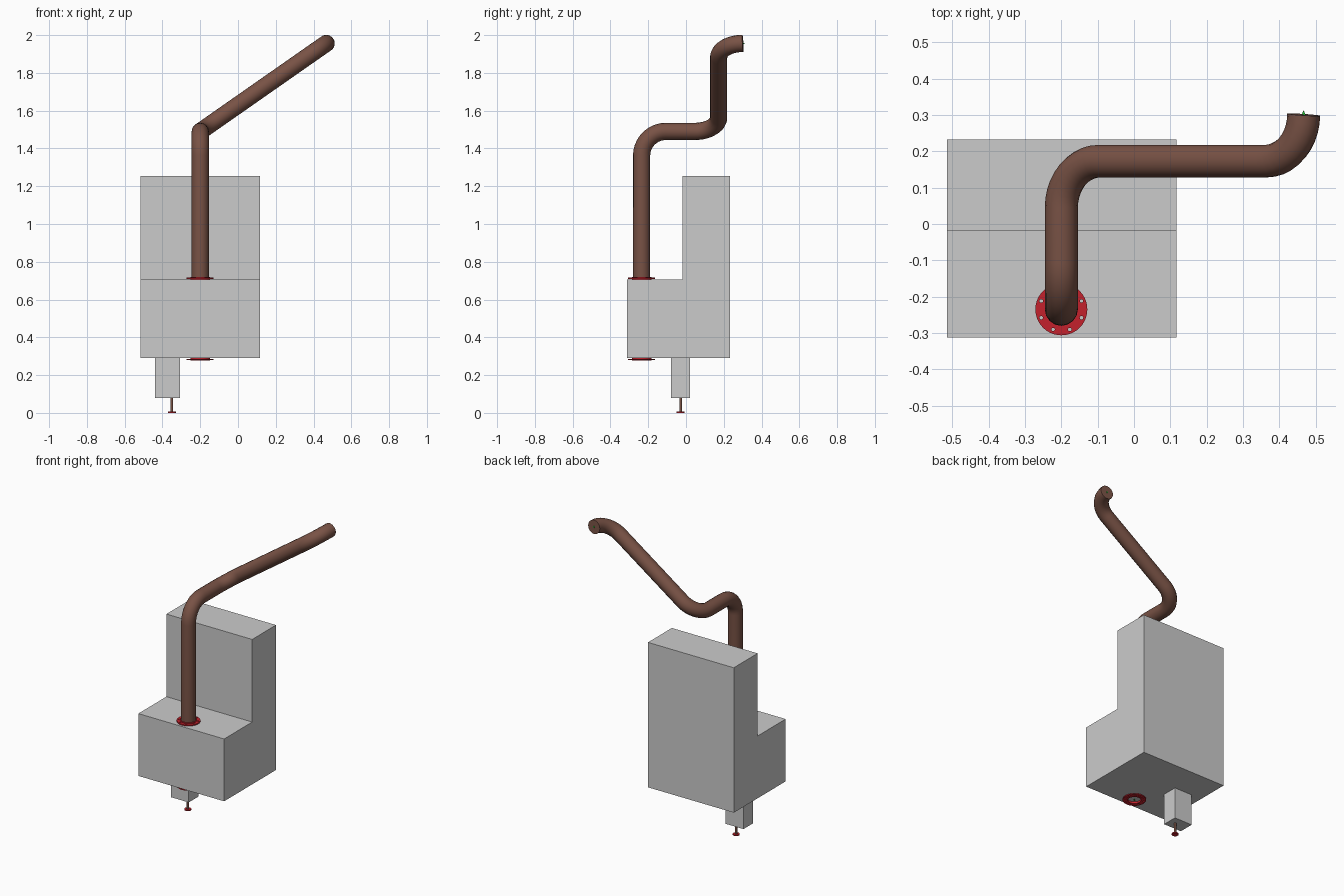
import bpy, bmesh, math
from mathutils import Vector

if "Cube" in bpy.data.objects:
    bpy.data.objects.remove(bpy.data.objects["Cube"])


def material(name, rgb):
    m = bpy.data.materials.new(name)
    m.diffuse_color = (*rgb, 1)
    m.use_nodes = True
    m.node_tree.nodes["Principled BSDF"].inputs["Base Color"].default_value = m.diffuse_color
    return m


BROWN = material("brown_pipe", (0.19, 0.085, 0.06))
RED = material("red_flange", (0.55, 0.015, 0.025))
GREEN = material("green_marker", (0.02, 0.5, 0.04))


def finish(ob, mat, smooth=True):
    bpy.ops.object.select_all(action='DESELECT')
    ob.select_set(True)
    bpy.context.view_layer.objects.active = ob
    if ob.type == 'CURVE':
        bpy.ops.object.convert(target='MESH')
        ob = bpy.context.object
    if mat:
        ob.data.materials.append(mat)
    if smooth:
        bpy.ops.object.shade_smooth_by_angle(angle=math.radians(35))
    return ob


def link(name, data):
    ob = bpy.data.objects.new(name, data)
    bpy.context.collection.objects.link(ob)
    return ob


def box(name, lo, hi):
    lo, hi = Vector(lo), Vector(hi)
    bpy.ops.mesh.primitive_cube_add(size=1, location=(lo + hi) / 2)
    ob = bpy.context.object
    ob.name = name
    ob.scale = hi - lo
    bpy.ops.object.transform_apply(location=False, rotation=False, scale=True)
    return ob


def cone(name, r1, r2, depth, loc, mat, rot=(0, 0, 0), sides=24):
    bpy.ops.mesh.primitive_cone_add(vertices=sides, radius1=r1, radius2=r2,
                                    depth=depth, location=loc, rotation=rot)
    bpy.context.object.name = name
    return finish(bpy.context.object, mat)


def poly(curve, points, cyclic):
    s = curve.splines.new('POLY')
    s.points.add(len(points) - 1)
    for p, co in zip(s.points, points):
        p.co = (*co, 1)
    s.use_cyclic_u = cyclic


def circle(r, n, cx=0, cy=0):
    return [(cx + r * math.cos(math.tau * i / n), cy + r * math.sin(math.tau * i / n), 0)
            for i in range(n)]


def ring(name, outer, inner, z0, z1, holes=0):
    """Flat ring with an optional circle of bolt holes."""
    c = bpy.data.curves.new(name, 'CURVE')
    c.dimensions = '2D'
    c.fill_mode = 'BOTH'
    c.extrude = (z1 - z0) / 2
    poly(c, circle(outer, 40), True)
    poly(c, circle(inner, 40), True)
    for i in range(holes):
        a = math.tau * (i + 0.5) / holes
        poly(c, circle(0.005, 10, 0.06 * math.cos(a), 0.06 * math.sin(a)), True)
    ob = link(name, c)
    ob.location = (PX, PY, (z0 + z1) / 2)
    return finish(ob, RED)


def rounded_path(corners, radius, steps=10):
    """Replace each inner corner with a circular elbow."""
    pts = [Vector(corners[0])]
    for a, b, c in zip(corners, corners[1:], corners[2:]):
        a, b, c = Vector(a), Vector(b), Vector(c)
        u, v = (a - b).normalized(), (c - b).normalized()
        centre = b + (u + v) * radius          # all elbows are right angles
        for i in range(steps + 1):
            t = math.pi / 2 * i / steps
            pts.append(centre - radius * (v * math.cos(t) + u * math.sin(t)))
    if (Vector(corners[-1]) - pts[-1]).length > 0.002:
        pts.append(Vector(corners[-1]))
    return pts


PX, PY = -0.2, -0.235

# L-shaped housing, side profile extruded along x
profile = [(-0.313, 0.29), (0.233, 0.29), (0.233, 1.255),
           (-0.018, 1.255), (-0.018, 0.705), (-0.313, 0.705)]
bm = bmesh.new()
face = bm.faces.new([bm.verts.new((-0.515, y, z)) for y, z in profile])
ext = bmesh.ops.extrude_face_region(bm, geom=[face])
bmesh.ops.translate(bm, vec=(0.632, 0, 0),
                    verts=[g for g in ext["geom"] if isinstance(g, bmesh.types.BMVert)])
bmesh.ops.recalc_face_normals(bm, faces=bm.faces)
me = bpy.data.meshes.new("housing")
bm.to_mesh(me)
bm.free()
link("housing", me)

# Small box beneath with its side section
box("lower_box", (-0.402, -0.08, 0.08), (-0.307, 0.022, 0.29))
box("lower_box_side", (-0.439, -0.08, 0.08), (-0.402, 0.022, 0.29))

# Thin drain stem and foot
cone("drain_stem", 0.007, 0.007, 0.075, (-0.35, -0.028, 0.0435), BROWN)
cone("drain_foot", 0.021, 0.021, 0.007, (-0.35, -0.028, 0.0035), RED)

# Flanges above and below the housing
ring("top_flange", 0.0715, 0.04, 0.709, 0.716, 8)
ring("top_flange_hub", 0.052, 0.04, 0.705, 0.720)
ring("bottom_flange", 0.0715, 0.04, 0.279, 0.285, 8)
ring("bottom_flange_hub", 0.052, 0.04, 0.277, 0.290)

# Pipe with three elbows
c = bpy.data.curves.new("pipe", 'CURVE')
c.dimensions = '3D'
c.bevel_depth = 0.0455
c.bevel_resolution = 6
c.use_fill_caps = True
poly(c, rounded_path([(PX, PY, 0.71), (PX, PY, 1.49), (PX, 0.173, 1.49),
                      (0.467, 0.173, 1.956), (0.467, 0.301, 1.956)], 0.128), False)
finish(link("pipe", c), BROWN)

# Little flow markers at the two openings
cone("outlet_marker", 0.006, 0, 0.013, (0.467, 0.3065, 1.956), GREEN,
     (-math.pi / 2, 0, 0), 12)
cone("inlet_marker", 0.006, 0, 0.013, (PX, PY, 0.2835), GREEN, (0, 0, 0), 12)
